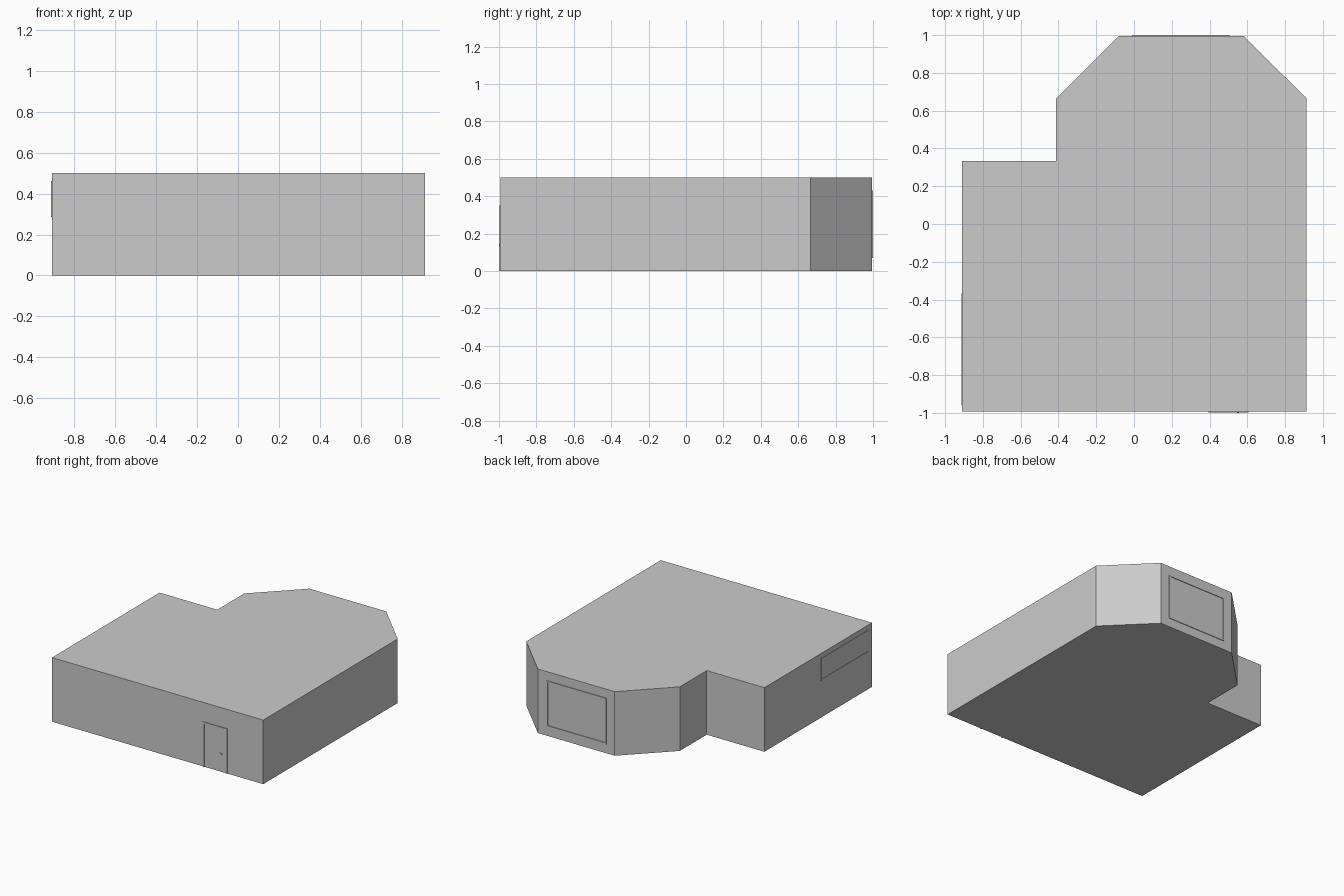
import bpy, bmesh
from mathutils import Vector

if "Cube" in bpy.data.objects:
    bpy.data.objects.remove(bpy.data.objects["Cube"])

H = 0.5
LEFT, RIGHT, FRONT, BACK = -0.91, 0.913, -0.993, 0.995


def prism(name, outline, offset):
    """Extrude a closed 3D outline along an offset vector."""
    bm = bmesh.new()
    face = bm.faces.new([bm.verts.new(p) for p in outline])
    new = bmesh.ops.extrude_face_region(bm, geom=[face], use_keep_orig=True)["geom"]
    bmesh.ops.translate(bm, vec=offset,
                        verts=[g for g in new if isinstance(g, bmesh.types.BMVert)])
    bmesh.ops.recalc_face_normals(bm, faces=bm.faces)
    mesh = bpy.data.meshes.new(name)
    bm.to_mesh(mesh)
    bm.free()
    obj = bpy.data.objects.new(name, mesh)
    bpy.context.collection.objects.link(obj)
    return obj


def wall_frame(name, origin, along, out, u0, u1, z0, z1, depth=0.005, w=0.012, sill=True):
    """Thin raised rim on a wall; without a sill it stays open at the bottom."""
    def pt(u, z):
        return Vector(origin) + Vector(along) * u + Vector((0, 0, z))
    low = z0 + w if sill else z0
    strips = {"left": (u0, u0 + w, low, z1 - w), "right": (u1 - w, u1, low, z1 - w),
              "top": (u0, u1, z1 - w, z1)}
    if sill:
        strips["sill"] = (u0, u1, z0, z0 + w)
    for side, (a, b, c, d) in strips.items():
        prism(f"{name}_{side}", [pt(a, c), pt(b, c), pt(b, d), pt(a, d)], Vector(out) * depth)


# Building body: L-shaped plan with chamfered bay at the back
plan = [(LEFT, FRONT), (RIGHT, FRONT), (RIGHT, 0.665), (0.582, BACK),
        (-0.081, BACK), (-0.412, 0.665), (-0.412, 0.333), (LEFT, 0.333)]
prism("building_body", [(x, y, 0) for x, y in plan], Vector((0, 0, H)))

# Door frame and knob on the front wall
wall_frame("door_frame", (0, FRONT, 0), (1, 0, 0), (0, -1, 0), 0.395, 0.605, 0, 0.35, sill=False)
k = 0.006
prism("door_knob", [(0.55 - k, FRONT, 0.138 - k), (0.55 + k, FRONT, 0.138 - k),
                    (0.55 + k, FRONT, 0.138 + k), (0.55 - k, FRONT, 0.138 + k)],
      Vector((0, -0.007, 0)))

# Large bay window at the back, wide high window on the left wall
wall_frame("back_window", (0, BACK, 0), (1, 0, 0), (0, 1, 0), -0.01, 0.505, 0.07, 0.43)
wall_frame("left_window", (LEFT, 0, 0), (0, 1, 0), (-1, 0, 0), -0.96, -0.367, 0.285, 0.462,
           depth=0.003)
